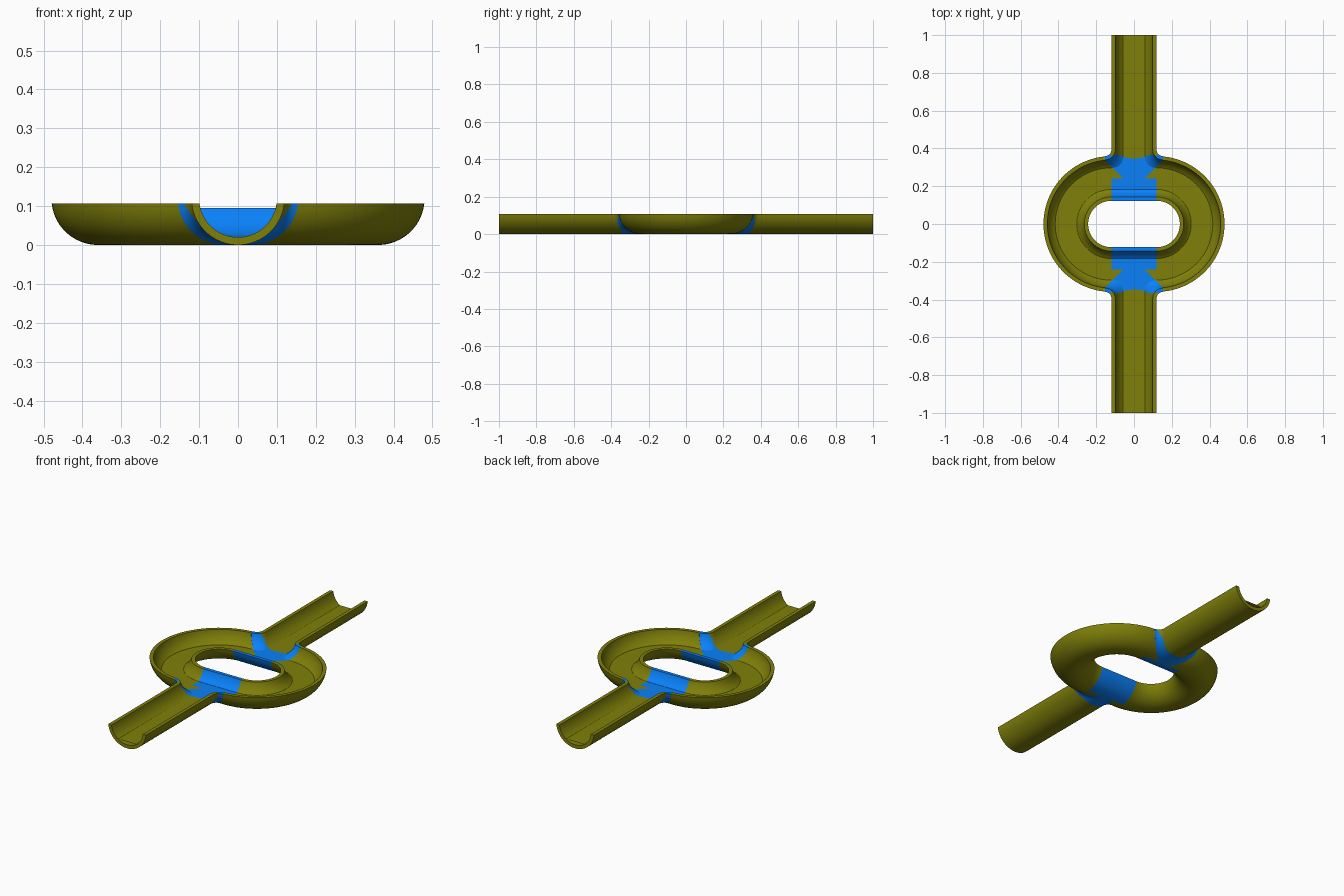
import bpy, bmesh
from math import sin, cos, acos, pi

if "Cube" in bpy.data.objects:
    bpy.data.objects.remove(bpy.data.objects["Cube"])

R_OUT, R_IN, AXIS = 0.12, 0.10, 0.12     # pipe radii and axis height
MID, CX = 0.24, 0.12                     # ring centre-line radius, bend centre
STEP_Y = 0.345                           # where the junction floor begins
N, ARC, FIL = 12, 28, 6
FLOOR = [(0.06, 0.038, True), (0, 0.038, True)]   # flat floor strip
CHANNEL, JUNCTION, BEND = 0, 1, 2


def profile(top):
    """Pipe wall section: up the outside, across the rim, down the inside."""
    def arc(r):
        end = acos((AXIS - top) / r)
        return [(r * sin(end * i / N), AXIS - r * cos(end * i / N)) for i in range(N + 1)]
    return ([(w, z, False) for w, z in arc(R_OUT)]
            + [(w, z, True) for w, z in reversed(arc(R_IN))])


def bend(r, start, z):
    """Quarter arc round the bend centre, from angle start down to the x axis."""
    angles = [start * (1 - i / ARC) for i in range(ARC + 1)]
    return [(CX + r * cos(t), r * sin(t), z) for t in angles]


def outer_path(w, z, inside):
    """Plan outline: channel, fillet, then round the outside of the bend."""
    f = 0.055 if inside else 0.035
    r = MID + w
    pts = [(w, 1, z), (w, max(STEP_Y, r + f), z)]
    for i in range(FIL + 1):
        t = pi / 2 * i / FIL
        pts.append((w + f - f * cos(t), r + f - f * sin(t), z))
    return pts + bend(r, acos(max(0, w + f - CX) / r), z)


def hole_path(w, z, inside):
    """Plan outline round the central hole."""
    r = MID - w
    return [(0, r, z), (0.055 if inside else 0.035, r, z)] + bend(r, pi / 2, z)


def outer_kind(j, y):
    if j < 1:
        return CHANNEL
    if j < 2 + FIL:
        return JUNCTION if y < 0.365 else CHANNEL
    return BEND


def hole_kind(j, y):
    return JUNCTION if j < 2 else BEND


bm = bmesh.new()
tag = bm.faces.layers.int.new("part")


def quadrant(sx, sy):
    def add_face(vs, kind):
        f = bm.faces.new(vs)
        f[tag] = kind * 2 + int((sx if kind == BEND else sy) > 0)
        return f

    def skin(rows, kind_of):
        grid = [[bm.verts.new((x * sx, y * sy, z)) for x, y, z in row] for row in rows]
        for a, b in zip(grid, grid[1:]):
            for j in range(len(a) - 1):
                q = (a[j], a[j + 1], b[j + 1], b[j])
                add_face(q, kind_of(j, sum(abs(v.co.y) for v in q) / 4))
        return grid

    # outer wall with channel, and inner wall round the hole
    g = skin([outer_path(*p) for p in profile(0.107)], outer_kind)
    h = skin([hole_path(*p) for p in profile(0.095)], hole_kind)
    # open end of the channel
    n = len(g)
    for i in range(n // 2 - 1):
        add_face((g[i][0], g[i + 1][0], g[n - 2 - i][0], g[n - 1 - i][0]), CHANNEL)
    # flat floor sheet
    fg = skin([outer_path(*p) for p in FLOOR], outer_kind)
    fh = skin([hole_path(*p) for p in FLOOR], hole_kind)
    # fill between channel mouth and ring: underside, inside and floor sheet
    for a, b in ((g[0], h[0]), (g[-1], h[-1]), (fg[-1], fh[-1])):
        add_face([b[0]] + a[2:3 + FIL], JUNCTION)


for sx in (1, -1):
    for sy in (1, -1):
        quadrant(sx, sy)
bmesh.ops.remove_doubles(bm, verts=bm.verts, dist=1e-5)
bmesh.ops.recalc_face_normals(bm, faces=bm.faces)
for f in bm.faces:                       # floor sheet faces up
    if all(abs(v.co.z - 0.038) < 1e-5 for v in f.verts) and f.normal.z < 0:
        f.normal_flip()

olive = bpy.data.materials.new("olive")
olive.diffuse_color = (0.215, 0.215, 0.003, 1)
olive.use_nodes = True
olive.node_tree.nodes["Principled BSDF"].inputs["Base Color"].default_value = olive.diffuse_color
blue = bpy.data.materials.new("blue")
blue.diffuse_color = (0.003, 0.22, 0.95, 1)
blue.use_nodes = True
blue.node_tree.nodes["Principled BSDF"].inputs["Base Color"].default_value = blue.diffuse_color

# split the skin into named parts
names = ["channel_front", "channel_back", "junction_front", "junction_back",
         "bend_left", "bend_right"]
for k, name in enumerate(names):
    part = bm.copy()
    layer = part.faces.layers.int["part"]
    bmesh.ops.delete(part, geom=[f for f in part.faces if f[layer] != k], context='FACES')
    me = bpy.data.meshes.new(name)
    part.to_mesh(me)
    part.free()
    me.materials.append(blue if name.startswith("junction") else olive)
    ob = bpy.data.objects.new(name, me)
    bpy.context.collection.objects.link(ob)
    bpy.ops.object.select_all(action='DESELECT')
    ob.select_set(True)
    bpy.context.view_layer.objects.active = ob
    bpy.ops.object.shade_smooth_by_angle(angle=0.5)
bm.free()
